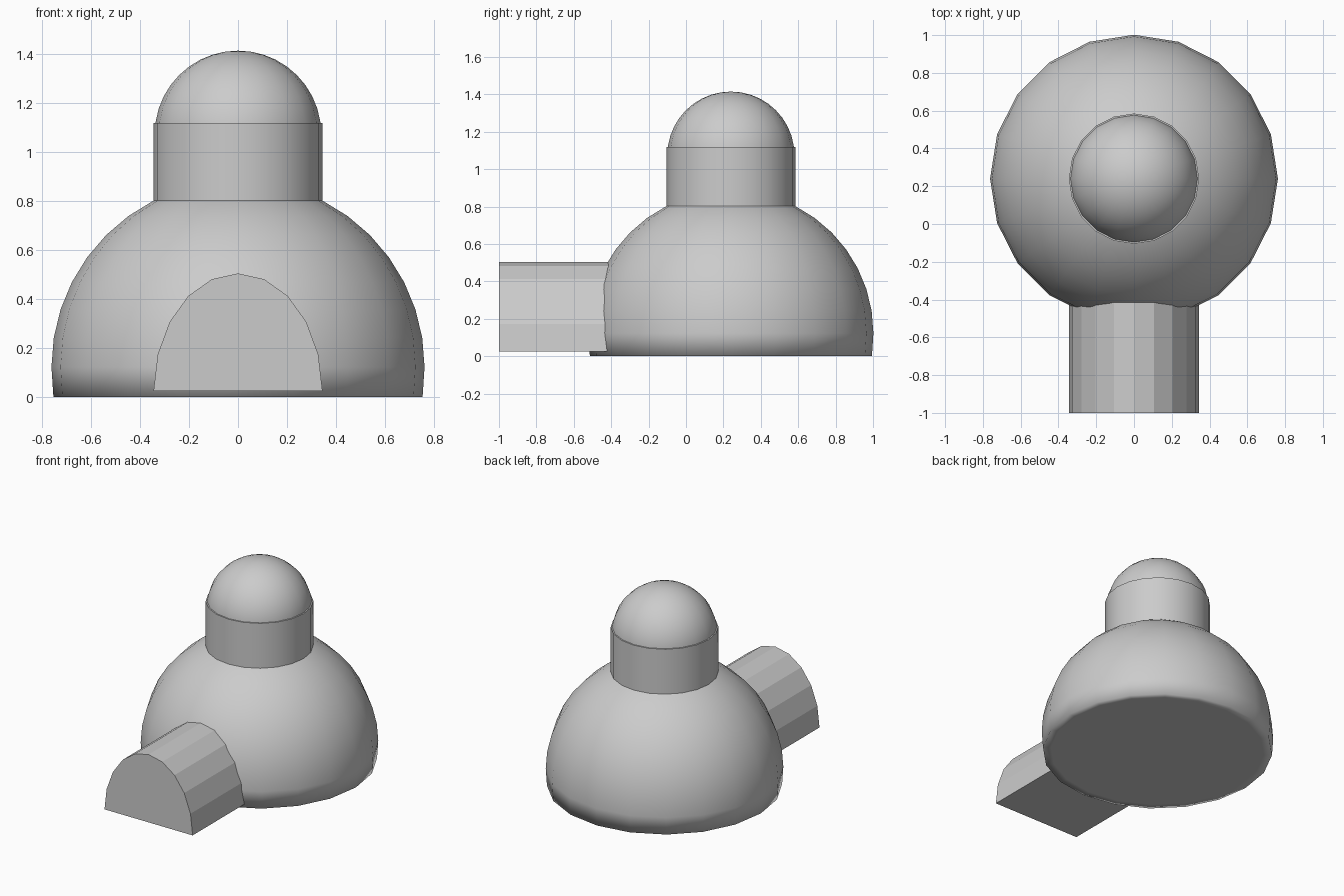
import bpy, bmesh
from math import sin, cos, pi, radians

if "Cube" in bpy.data.objects:
    bpy.data.objects.remove(bpy.data.objects["Cube"])

SIDES = 20
CY = 0.24  # shared axis of the round parts


def make_object(name, bm, angle=None):
    bmesh.ops.recalc_face_normals(bm, faces=bm.faces)
    mesh = bpy.data.meshes.new(name)
    bm.to_mesh(mesh)
    bm.free()
    ob = bpy.data.objects.new(name, mesh)
    bpy.context.collection.objects.link(ob)
    bpy.ops.object.select_all(action='DESELECT')
    ob.select_set(True)
    bpy.context.view_layer.objects.active = ob
    if angle is None:
        bpy.ops.object.shade_flat()
    else:
        bpy.ops.object.shade_smooth_by_angle(angle=radians(angle))
    return ob


def lathe(name, profile, angle):
    """Revolve (radius, z) points; ends with radius 0 become poles."""
    bm = bmesh.new()
    rings = []
    for r, z in profile:
        n = SIDES if r > 1e-4 else 1
        rings.append([bm.verts.new((r * cos(2 * pi * i / SIDES),
                                    CY + r * sin(2 * pi * i / SIDES), z)) for i in range(n)])
    for a, b in zip(rings, rings[1:]):
        for i in range(SIDES):
            j = (i + 1) % SIDES
            quad = [a[i % len(a)], a[j % len(a)], b[j % len(b)], b[i % len(b)]]
            bm.faces.new(list(dict.fromkeys(quad)))
    return make_object(name, bm, angle)


def arc(radius, zc, start, steps):
    angles = [start + (90 - start) * i / steps for i in range(steps + 1)]
    return [(radius * cos(radians(a)), zc + radius * sin(radians(a))) for a in angles]


# Main dome with a flat underside, softly shaded around its lower rim
lathe("main_dome", [(0, 0), (0.70, 0), (0.754, 0)] + arc(0.762, 0.123, 0, 10), 180)

# Neck drum
lathe("neck", [(0, 0.70), (0.345, 0.70), (0.345, 1.12), (0, 1.12)], 30)

# Small top dome
lathe("top_dome", [(0, 1.075)] + arc(0.34, 1.075, 0, 10), 60)

# Arched entrance tunnel
bm = bmesh.new()
outline = [bm.verts.new((0.345 * cos(pi * i / 10), -1, 0.025 + 0.48 * sin(pi * i / 10)))
           for i in range(11)]
front = bm.faces.new(outline)
ext = bmesh.ops.extrude_face_region(bm, geom=[front], use_keep_orig=True)
bmesh.ops.translate(bm, vec=(0, 0.7, 0),
                    verts=[v for v in ext["geom"] if isinstance(v, bmesh.types.BMVert)])
make_object("entrance_tunnel", bm)
